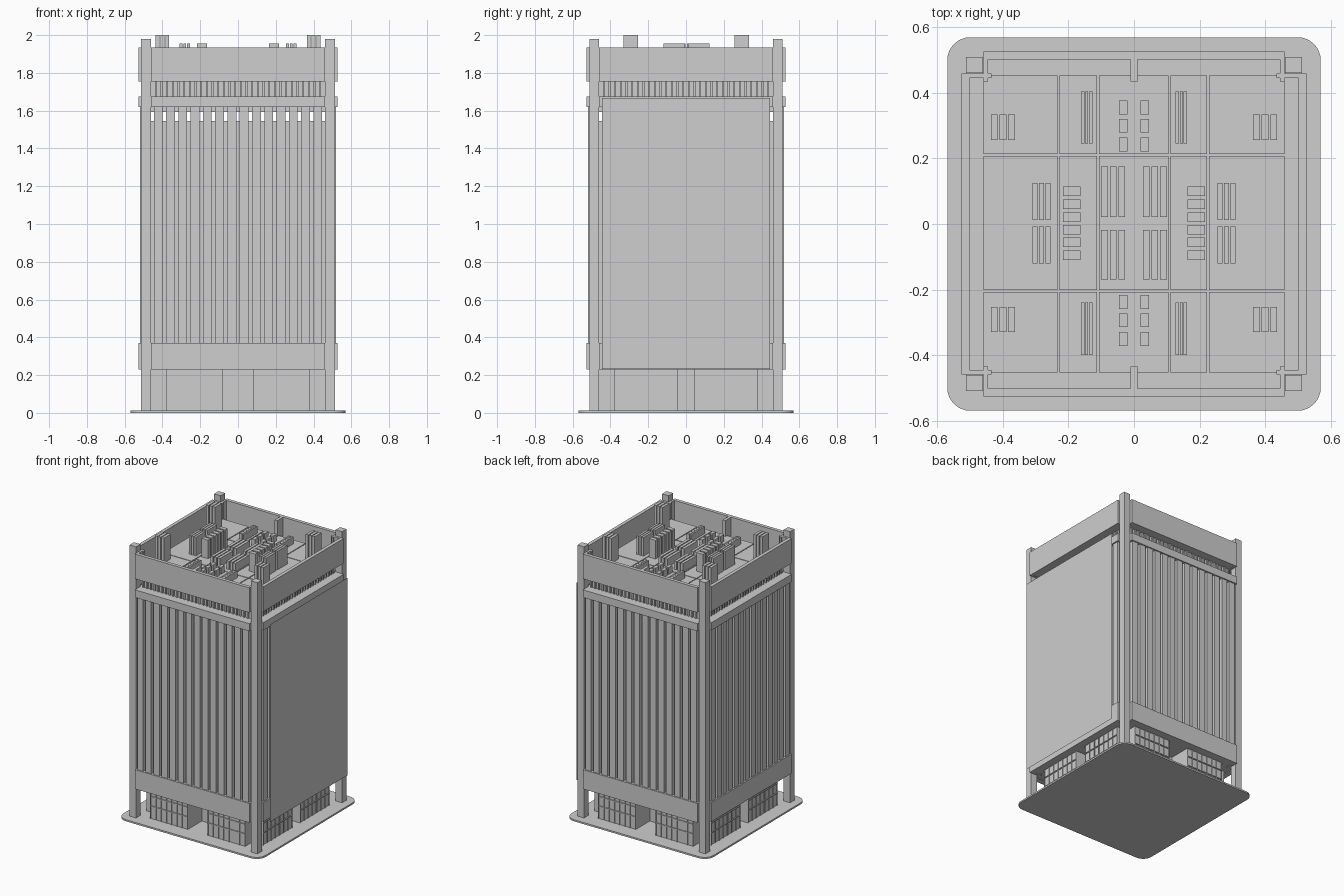
import bpy, bmesh, math
from mathutils import Matrix

cube = bpy.data.objects.get("Cube")
if cube:
    bpy.data.objects.remove(cube, do_unlink=True)

GREY = (0.62, 0.62, 0.62, 1)
grey = bpy.data.materials.new("light_grey")
grey.use_nodes = True
grey.diffuse_color = GREY
grey.node_tree.nodes["Principled BSDF"].inputs["Base Color"].default_value = GREY


def build(name, boxes, turn=0):
    """One object from boxes (x0, x1, y0, y1, z0, z1), turned about z in quarter turns."""
    bm = bmesh.new()
    for x0, x1, y0, y1, z0, z1 in boxes:
        m = Matrix.Translation(((x0 + x1) / 2, (y0 + y1) / 2, (z0 + z1) / 2))
        m = m @ Matrix.Diagonal((x1 - x0, y1 - y0, z1 - z0, 1))
        bmesh.ops.create_cube(bm, size=1, matrix=m)
    bm.transform(Matrix.Rotation(turn * math.pi / 2, 4, 'Z'))
    me = bpy.data.meshes.new(name)
    bm.to_mesh(me)
    bm.free()
    me.materials.append(grey)
    ob = bpy.data.objects.new(name, me)
    bpy.context.collection.objects.link(ob)
    return ob


def mirrored(boxes):
    return boxes + [(-b[1], -b[0]) + tuple(b[2:]) for b in boxes]


def cross_slab(a, b, z0, z1):
    """Slab with notched corners that leave room for the columns."""
    return [(-a, a, -b, b, z0, z1), (-b, -a, -a, a, z0, z1), (a, b, -a, a, z0, z1)]


def channel(z0, z1, t):
    """Front wall with a return at each end."""
    return [(-0.46, 0.46, -0.527, -0.527 + t, z0, z1)] + mirrored(
        [(0.445, 0.46, -0.527 + t, -0.435, z0, z1)])


# Rounded ground plate
plate = build("ground_plate", [(-0.57, 0.57, -0.57, 0.57, 0, 0.012)])
bm = bmesh.new()
bm.from_mesh(plate.data)
edges = [e for e in bm.edges if abs(e.verts[0].co.z - e.verts[1].co.z) > 0.005]
bmesh.ops.bevel(bm, geom=edges, offset=0.07, segments=8, affect='EDGES', profile=0.5)
bm.to_mesh(plate.data)
bm.free()

# Corner columns
build("corner_columns", [(sx * 0.4875 - 0.026, sx * 0.4875 + 0.026,
                          sy * 0.4855 - 0.025, sy * 0.4855 + 0.025, 0.01, 1.98)
                         for sx in (-1, 1) for sy in (-1, 1)])

# Glazed ground floor: four notched blocks around a cross passage
Z0, Z1 = 0.012, 0.236
build("lobby_core", [(-0.3, 0.3, -0.3, 0.3, Z0, Z1)])
lobby, bars = [], []
for sx in (-1, 1):
    for sy in (-1, 1):
        def place(x0, x1, y0, y1, z0, z1):
            xs, ys = sorted((sx * x0, sx * x1)), sorted((sy * y0, sy * y1))
            return (*xs, *ys, z0, z1)
        lobby += [place(0.08, 0.38, 0.045, 0.46, Z0, Z1), place(0.08, 0.464, 0.045, 0.38, Z0, Z1)]
        for i in range(8):
            x = 0.08 + i * 0.0423
            bars.append(place(x, x + 0.004, 0.46, 0.465, Z0, Z1))
            y = 0.045 + i * 0.0473
            bars.append(place(0.464, 0.469, y, y + 0.004, Z0, Z1))
        for z in (0.1, 0.17):
            bars += [place(0.08, 0.38, 0.46, 0.467, z, z + 0.006),
                     place(0.464, 0.471, 0.045, 0.38, z, z + 0.006)]
build("lobby_blocks", lobby)
build("lobby_mullions", bars)

# Slabs: soffit, attic core, roof deck
build("soffit_slab", cross_slab(0.455, 0.5, 0.235, 0.255))
build("attic_core", cross_slab(0.44, 0.457, 1.592, 1.76))
build("roof_deck", cross_slab(0.455, 0.51, 1.758, 1.785))

# Four sides: flush piers with narrow window slots, spandrel, ledge, louvres, parapet
PITCH = 0.065
for turn, side in enumerate(("front", "left", "back", "right")):
    build(side + "_spandrel", channel(0.23, 0.37, 0.04), turn)
    build(side + "_ledge", channel(1.62, 1.675, 0.07), turn)
    build(side + "_parapet", channel(1.755, 1.935, 0.025), turn)
    build(side + "_louvres", [(-0.435 + i * 0.03 - 0.005, -0.435 + i * 0.03 + 0.005,
                               -0.467, -0.45, 1.675, 1.757) for i in range(30)], turn)
    build(side + "_header", [(-0.46, 0.46, -0.49, -0.45, 1.592, 1.622)], turn)
    build(side + "_windows", [(-0.46, 0.46, -0.487, -0.472, 0.365, 1.545)], turn)
    build(side + "_piers", [((i - 7) * PITCH + 0.009, (i - 6) * PITCH - 0.009,
                             -0.518, -0.48, 0.365, 1.622) for i in range(14)], turn)

# Blank screen hung in front of the left side, a single sheet
bpy.ops.mesh.primitive_plane_add(size=1, location=(0.568, 0, 0.949),
                                 rotation=(0, math.pi / 2, 0))
screen = bpy.context.object
screen.name = "blank_screen"
screen.scale = (1.434, 0.89, 1)
screen.data.materials.append(grey)

# Parapet centre posts
build("parapet_posts", [(-0.011, 0.011, -0.505, -0.435, 1.78, 1.935),
                        (-0.011, 0.011, 0.435, 0.505, 1.78, 1.935)])

# Roof tiles with narrow grooves
XS = (-0.462, -0.23, -0.11, 0.108, 0.226, 0.462)
YS = (-0.457, -0.204, 0.21, 0.457)
G, ROOF = 0.003, 1.82
build("roof_tiles", [(XS[i] + G, XS[i + 1] - G, YS[j] + G, YS[j + 1] - G, 1.78, ROOF)
                     for i in range(5) for j in range(3)])


def units(name, xs, w, spans, top):
    """Mirrored rows of boxes on the roof."""
    build(name, mirrored([(x - w / 2, x + w / 2, y0, y1, ROOF - 0.005, top)
                          for x in xs for y0, y1 in spans]))


# Rooftop equipment
units("tall_vents", (0.374, 0.4, 0.426), 0.02, ((0.257, 0.334), (-0.33, -0.253)), 2.0)
units("slim_vents", (0.132, 0.145, 0.157), 0.0105, ((0.245, 0.405), (-0.4, -0.24)), 1.87)
units("side_vents", (0.262, 0.282, 0.302), 0.0155, ((0.012, 0.125), (-0.12, -0.007)), 1.955)
units("cooling_boxes", (0.19,), 0.052,
      [(y - 0.0145, y + 0.0145) for y in (0.1, 0.06, 0.021, -0.017, -0.055, -0.095)], 1.955)
units("centre_vents", (0.037, 0.063, 0.09), 0.02, ((0.021, 0.175), (-0.17, -0.018)), 1.88)
units("small_boxes", (0.033,), 0.025,
      [(y - 0.021, y + 0.021) for y in (0.356, 0.3, 0.243, -0.238, -0.294, -0.351)], 1.87)
